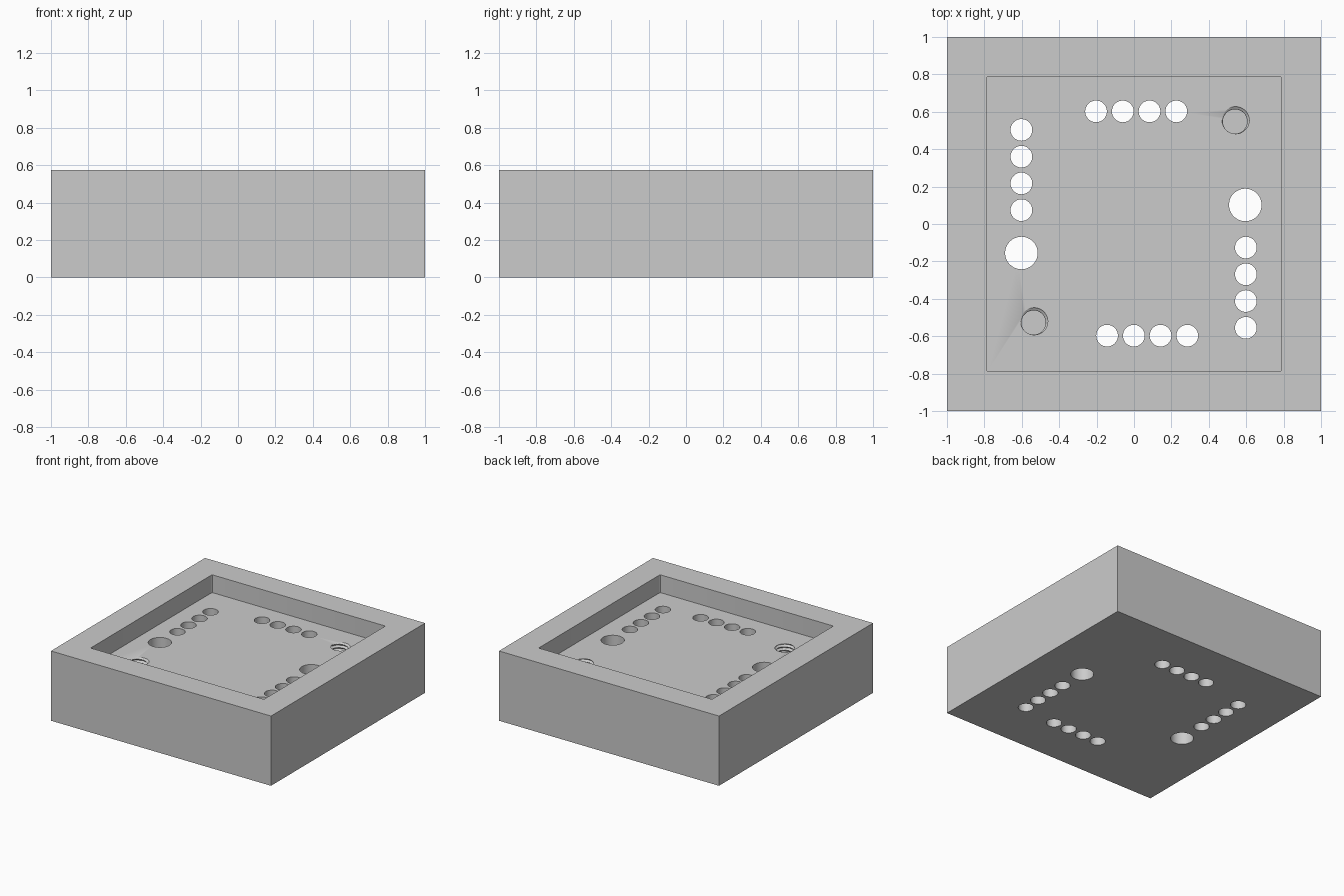
import bpy
import bmesh
from math import cos, sin, pi, radians
from mathutils import Matrix, Vector

cube = bpy.data.objects.get("Cube")
if cube:
    bpy.data.objects.remove(cube, do_unlink=True)

HEIGHT = 0.573
FLOOR = 0.427       # level of the recess floor
PITCH = 0.143       # spacing of the pin holes

grey = bpy.data.materials.new("light grey")
grey.use_nodes = True
grey.diffuse_color = (0.6, 0.6, 0.6, 1)
grey.node_tree.nodes["Principled BSDF"].inputs["Base Color"].default_value = (0.6, 0.6, 0.6, 1)


def finish(name, bm):
    bmesh.ops.recalc_face_normals(bm, faces=bm.faces)
    mesh = bpy.data.meshes.new(name)
    bm.to_mesh(mesh)
    bm.free()
    mesh.materials.append(grey)
    ob = bpy.data.objects.new(name, mesh)
    bpy.context.collection.objects.link(ob)
    return ob


def add_box(bm, half, z0, z1):
    place = Matrix.Translation((0, 0, (z0 + z1) / 2)) @ Matrix.Diagonal((2 * half, 2 * half, z1 - z0, 1))
    bmesh.ops.create_cube(bm, size=1, matrix=place)


def add_drill(bm, x, y, radius):
    bmesh.ops.create_cone(bm, cap_ends=True, segments=48, radius1=radius, radius2=radius,
                          depth=1.2, matrix=Matrix.Translation((x, y, FLOOR / 2)))


def add_thread(bm, x, y, radius=0.073, offset=0.008, bottom=0.12, lead=0.028, steps=12, sides=28):
    """Off-centre circle twisted up the axis, giving a threaded blind hole."""
    dz = lead / steps
    count = int((FLOOR - bottom) / dz) + 3
    rings = []
    for i in range(count):
        z = bottom + i * dz
        turn = radians(65) + 2 * pi * (z - FLOOR) / lead
        cx, cy = x + offset * cos(turn), y + offset * sin(turn)
        rings.append([bm.verts.new((cx + radius * cos(2 * pi * k / sides),
                                    cy + radius * sin(2 * pi * k / sides), z)) for k in range(sides)])
    for low, high in zip(rings, rings[1:]):
        for k in range(sides):
            n = (k + 1) % sides
            bm.faces.new((low[k], low[n], high[n], high[k]))
    bm.faces.new(rings[0])
    bm.faces.new(rings[-1])


# Solid block
bm = bmesh.new()
add_box(bm, 1, 0, HEIGHT)
block = finish("socket_block", bm)

# Square recess with slightly rounded upright corners
bm = bmesh.new()
add_box(bm, 0.788, FLOOR, HEIGHT + 0.2)
upright = [e for e in bm.edges if abs(e.verts[0].co.z - e.verts[1].co.z) > 0.1]
bmesh.ops.bevel(bm, geom=upright, offset=0.01, segments=3, affect='EDGES', profile=0.5)
recess = finish("recess_cutter", bm)

# Four rows of pin holes and two larger through holes
bm = bmesh.new()
rows = [((-0.203, 0.602), (1, 0)), ((-0.144, -0.597), (1, 0)),
        ((-0.602, 0.074), (0, 1)), ((0.598, -0.555), (0, 1))]
for start, step in rows:
    for i in range(4):
        p = Vector(start) + Vector(step) * PITCH * i
        add_drill(bm, p.x, p.y, 0.058)
add_drill(bm, -0.602, -0.155, 0.087)
add_drill(bm, 0.595, 0.102, 0.087)
drills = finish("pin_hole_cutter", bm)

# Two threaded blind screw holes
bm = bmesh.new()
add_thread(bm, 0.54, 0.548)
add_thread(bm, -0.537, -0.527)
threads = finish("screw_hole_cutter", bm)

# Cut everything out of the block
bpy.context.view_layer.objects.active = block
for cutter in (recess, drills, threads):
    mod = block.modifiers.new(cutter.name, 'BOOLEAN')
    mod.operation = 'DIFFERENCE'
    mod.solver = 'EXACT'
    mod.object = cutter
    bpy.ops.object.modifier_apply(modifier=mod.name)
    bpy.data.objects.remove(cutter, do_unlink=True)

bpy.ops.object.select_all(action='DESELECT')
block.select_set(True)
bpy.ops.object.shade_smooth_by_angle(angle=radians(30))
